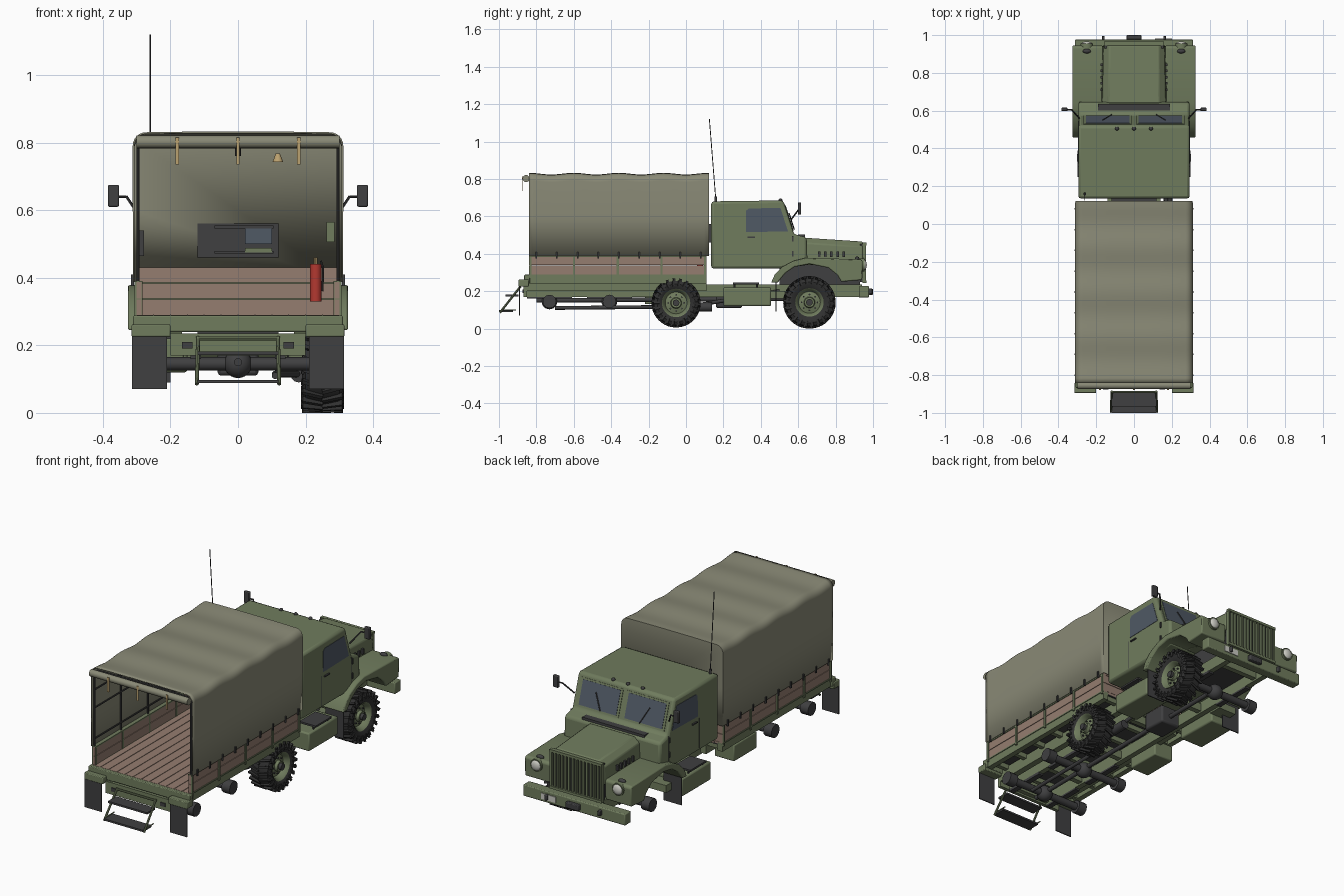
import bpy, bmesh, math
from mathutils import Vector, Matrix

if "Cube" in bpy.data.objects:
    bpy.data.objects.remove(bpy.data.objects["Cube"])

def mat(name, c):
    m = bpy.data.materials.new(name)
    m.diffuse_color = (*c, 1)
    m.use_nodes = True
    m.node_tree.nodes["Principled BSDF"].inputs["Base Color"].default_value = m.diffuse_color
    return m
GREEN = mat("olive_paint", (.16, .20, .11))
CANVAS = mat("canvas", (.25, .25, .18))
WOOD = mat("wood", (.30, .205, .16))
DARK = mat("dark_metal", (.05, .05, .052))
RUBBER = mat("rubber", (.03, .03, .03))
GLASS = mat("glass", (.08, .10, .13))
RED = mat("red_paint", (.45, .04, .03))
LAMP = mat("lamp_glass", (.6, .6, .55))
BRASS = mat("brass", (.5, .36, .16))

def finish(name, bm, m):
    bmesh.ops.recalc_face_normals(bm, faces=bm.faces)
    me = bpy.data.meshes.new(name)
    bm.to_mesh(me)
    bm.free()
    me.materials.append(m)
    ob = bpy.data.objects.new(name, me)
    bpy.context.collection.objects.link(ob)
    return ob

def bevel(ob, w, n=2):
    b = ob.modifiers.new("bevel", 'BEVEL')
    b.width, b.segments, b.limit_method = w, n, 'ANGLE'
    return ob

def add_box(bm, x, y, z):
    c = [(v[0] + v[1]) / 2 for v in (x, y, z)]
    d = [abs(v[1] - v[0]) for v in (x, y, z)]
    bmesh.ops.create_cube(bm, size=1, matrix=Matrix.Translation(c) @ Matrix.Diagonal((*d, 1)))

def box(name, x, y, z, m, bev=0):
    bm = bmesh.new()
    add_box(bm, x, y, z)
    ob = finish(name, bm, m)
    return bevel(ob, bev) if bev else ob

def prism(name, pts, x0, x1, m, bev=0):
    """Side outline in (y, z) extruded along x."""
    bm = bmesh.new()
    a = [bm.verts.new((x0, *p)) for p in pts]
    b = [bm.verts.new((x1, *p)) for p in pts]
    bm.faces.new(a)
    bm.faces.new(b)
    for i in range(len(pts)):
        j = (i + 1) % len(pts)
        bm.faces.new((a[i], a[j], b[j], b[i]))
    ob = finish(name, bm, m)
    return bevel(ob, bev) if bev else ob

def rod(name, pts, r, m, seg=12, r2=None):
    """Chain of cylinders through points."""
    bm = bmesh.new()
    for p, q in zip(pts, pts[1:]):
        p, q = Vector(p), Vector(q)
        d = q - p
        M = Matrix.Translation((p + q) / 2) @ d.to_track_quat('Z', 'Y').to_matrix().to_4x4()
        bmesh.ops.create_cone(bm, cap_ends=True, segments=seg, radius1=r,
                              radius2=r if r2 is None else r2, depth=d.length, matrix=M)
    return finish(name, bm, m)

def ball(name, c, r, m, scale=(1, 1, 1)):
    bm = bmesh.new()
    bmesh.ops.create_uvsphere(bm, u_segments=20, v_segments=12, radius=r,
                              matrix=Matrix.Translation(c) @ Matrix.Diagonal((*scale, 1)))
    return finish(name, bm, m)

def lathe(name, prof, c, m, n=40):
    """Profile of (x, radius) spun round the x axis."""
    bm = bmesh.new()
    rings = [[bm.verts.new((c[0] + x, c[1] + r * math.cos(t), c[2] + r * math.sin(t)))
              for t in (2 * math.pi * k / n for k in range(n))] for x, r in prof]
    for a, b in zip(rings, rings[1:]):
        for k in range(n):
            bm.faces.new((a[k], a[(k + 1) % n], b[(k + 1) % n], b[k]))
    return finish(name, bm, m)

# wheels (only the right side carries them)
def wheel(name, c, R):
    lathe(name + "_tyre", [(-.045, .07), (-.056, .085), (-.06, R - .03), (-.05, R - .013), (0, R - .009),
                           (.05, R - .013), (.06, R - .03), (.056, .085), (.045, .07), (-.045, .07)], c, RUBBER)
    lathe(name + "_rim", [(-.045, .074), (-.02, .06), (-.02, .001), (.02, .001), (.046, .012), (.046, .026),
                          (.03, .03), (.022, .058), (.045, .068), (.052, .076), (-.045, .074)], c, GREEN)
    rod(name + "_hub", [(c[0] + .02, c[1], c[2]), (c[0] + .062, c[1], c[2])], .018, DARK)
    bm = bmesh.new()
    for k in range(44):
        s = 1 if k % 2 else -1
        rot = Matrix.Translation(c) @ Matrix.Rotation(2 * math.pi * k / 44, 4, 'X')
        for off, sz in (((s * .03, 0, R - .0085), (.062, .011, .017)), ((s * .058, 0, R - .026), (.008, .011, .03))):
            bmesh.ops.create_cube(bm, size=1, matrix=rot @ Matrix.Translation(off)
                                  @ Matrix.Rotation(s * .3, 4, 'Z') @ Matrix.Diagonal((*sz, 1)))
    finish(name + "_tread", bm, RUBBER)
    for k in range(8):
        t = k * math.pi / 4
        p = (c[0] + .02, c[1] + .042 * math.cos(t), c[2] + .042 * math.sin(t))
        rod(name + "_nut", [p, (p[0] + .014, p[1], p[2])], .005, DARK, 6)
wheel("front_wheel", (.25, .66, .14), .14)
wheel("rear_wheel", (.25, -.053, .137), .131)

# chassis
for s in (-1, 1):
    box("chassis_rail", (s * .11, s * .14), (-.86, .94), (.17, .235), GREEN)
    box("bed_side_rail", (s * .27, s * .30), (-.84, .11), (.24, .285), GREEN)
    box("inner_bed_rail", (s * .165, s * .20), (-.86, .11), (.20, .265), GREEN)
for y in (-.84, -.57, -.25, .1, .4, .85):
    box("cross_member", (-.13, .13), (y - .015, y + .015), (.18, .225), GREEN)
for k in range(7):
    y = -.80 + k * .148
    box("bed_sill", (-.29, .29), (y - .012, y + .012), (.245, .275), GREEN)
for y in (.66, -.41, -.73):
    rod("axle", [(-.25, y, .145), (.25, y, .145)], .02, DARK)
    ball("differential", (0, y, .145), .042, DARK)
    for s in (-1, 1):
        rod("axle_end", [(s * .21, y, .145), (s * .26, y, .145)], .036, DARK)
        box("leaf_spring", (s * .11, s * .14), (y - .12, y + .12), (.16, .175), DARK)
rod("drive_shaft", [(0, -.8, .15), (0, .6, .16)], .012, DARK)
box("transfer_case", (-.06, .06), (.16, .30), (.11, .21), DARK, .01)
box("engine", (-.12, .12), (.5, .93), (.23, .38), DARK)
rod("muffler", [(.18, -.02, .115), (.18, .14, .115)], .025, DARK)
rod("exhaust_pipe", [(.11, -.7, .11), (.11, -.2, .115), (.18, 0, .115), (.14, .5, .2)], .01, DARK)

# side tanks, steps and mud flaps
for s in (-1, 1):
    box("side_tank", (s * .15, s * .295), (.20, .455), (.12, .22), GREEN, .008)
    box("tank_bracket", (s * .14, s * .25), (.455, .53), (.16, .2), GREEN)
    box("cab_step", (s * .2, s * .30), (.25, .39), (.235, .245), DARK)
    for y in (.26, .38):
        rod("step_leg", [(s * .28, y, .21), (s * .28, y, .24)], .005, DARK, 8)
    box("front_mud_flap", (s * .2, s * .31), (.478, .484), (.09, .26), DARK)
    box("rear_mud_flap", (s * .21, s * .313), (-.893, -.887), (.07, .23), DARK)
    box("flap_mount", (s * .2, s * .315), (-.895, -.84), (.225, .262), GREEN, .004)
    box("rear_lamp", (s * .135, s * .165), (-.875, -.86), (.19, .21), DARK)
box("rear_beam", (-.31, .31), (-.865, -.835), (.24, .288), GREEN, .004)
box("rear_cross_beam", (-.2, .2), (-.87, -.85), (.17, .235), GREEN)
box("hanging_box", (-.28, -.16), (-.22, -.02), (.13, .22), GREEN, .006)

# folding rear ladder
for s in (-1, 1):
    rod("ladder_rail", [(s * .118, -.885, .225), (s * .122, -.995, .085)], .006, GREEN, 8)
    rod("ladder_brace", [(s * .12, -.99, .1), (s * .12, -.91, .1)], .003, GREEN, 8)
box("lower_tread", (-.12, .12), (-1, -.925), (.088, .098), DARK)
box("upper_tread", (-.12, .12), (-.965, -.895), (.172, .182), DARK)
rod("ladder_bar", [(-.12, -.89, .22), (.12, -.89, .22)], .006, GREEN, 8)

# cargo bed
for k in range(12):
    x = -.3 + k * .05
    box("floor_plank", (x + .0015, x + .0485), (-.845, .11), (.276, .289), WOOD)
box("floor_underlay", (-.298, .298), (-.84, .11), (.272, .279), DARK)
for k in range(3):
    box("front_board", (-.3, .3), (.095, .11), (.29 + k * .048, .335 + k * .048), WOOD)
for s in (-1, 1):
    for z in (.288, .339):
        box("side_board", (s * .285, s * .3), (-.84, .11), (z, z + .048), WOOD)
    for z in (.282, .383):
        box("side_board_trim", (s * .283, s * .304), (-.84, .11), (z, z + .007), GREEN)
    for k in range(5):
        y = -.832 + k * .2335
        box("side_post", (s * .283, s * .307), (y - .006, y + .006), (.27, .39), GREEN)
        rod("canopy_bow", [(s * .296, y, .3), (s * .296, y, .79), (s * .275, y, .812), (0, y, .816)], .005, DARK, 8)
    for k in range(9):
        y = -.8 + k * .11
        box("canopy_tie", (s * .308, s * .316), (y - .004, y + .004), (.375, .41), DARK)
    for z in (.43, .6, .7):
        rod("canopy_rail", [(s * .295, -.83, z), (s * .295, .1, z)], .004, DARK, 8)

# canvas canopy, sagging between bows
prof = [(-.308, .388), (-.309, .6)]
for c, a0 in ((-.272, 180), (.272, 90)):
    prof += [(c + .037 * math.cos(math.radians(a0 - k * 15)), .791 + .037 * math.sin(math.radians(a0 - k * 15)))
             for k in range(7)]
    if c < 0:
        prof += [(x, .83) for x in (-.13, 0, .13)]
prof += [(.309, .6), (.308, .388)]
bm = bmesh.new()
rows = []
for i in range(41):
    y = -.84 + .96 * i / 40
    sag = .009 * math.sin(math.pi * 4 * i / 40) ** 2
    rows.append([bm.verts.new((x, y, z - (sag if z > .79 else 0))) for x, z in prof])
for a, b in zip(rows, rows[1:]):
    for k in range(len(prof) - 1):
        bm.faces.new((a[k], a[k + 1], b[k + 1], b[k]))
bm.faces.new(rows[-1])
canopy = finish("canvas_canopy", bm, CANVAS)
sol = canopy.modifiers.new("cloth", 'SOLIDIFY')
sol.thickness, sol.offset = .005, 0
rod("rolled_curtain", [(-.3, -.855, .802), (.3, -.855, .802)], .019, CANVAS, 16)
for x in (-.18, 0, .18):
    box("curtain_strap", (x - .005, x + .005), (-.878, -.874), (.735, .815), BRASS)

# items on the canopy's inner walls
box("rear_window", (.02, .1), (.108, .126), (.5, .55), GLASS)
for z in (.475, .55):
    box("window_slide", (-.07, .105), (.104, .112), (z - .004, z + .004), DARK)
box("window_shelf", (.02, .1), (.1, .115), (.475, .488), GREEN)
box("left_wall_box", (-.292, -.278), (-.3, -.1), (.465, .54), DARK)
box("right_wall_box", (.262, .285), (-.3, -.2), (.505, .565), GREEN)
rod("extinguisher", [(.23, .075, .33), (.23, .075, .44)], .017, RED, 20)
rod("extinguisher_valve", [(.23, .075, .44), (.23, .075, .46)], .006, BRASS, 8)
rod("extinguisher_hose", [(.245, .07, .45), (.252, .07, .43), (.25, .07, .36)], .003, DARK, 8)
rod("bell", [(.118, 0, .742), (.118, 0, .768)], .016, BRASS, 16, .006)
rod("hanging_lamp", [(0, -.36, .76), (0, -.36, .815)], .01, DARK, 10)
box("cab_gap_duct", (-.12, .12), (.115, .14), (.46, .56), DARK)

# cab
prism("cab", [(.135, .32), (.135, .68), (.52, .685), (.577, .505), (.645, .487), (.65, .34), (.5, .32)],
      -.295, .295, GREEN, .014)
A, B = Vector((.52, .685)), Vector((.577, .505))
N = Vector((.953, .302))
def pane(t0, t1, d0, d1):
    return [A.lerp(B, t) + N * d for t, d in ((t0, d0), (t1, d0), (t1, d1), (t0, d1))]
for s in (-1, 1):
    prism("windscreen_frame", pane(.12, .92, -.01, .003), s * .012, s * .268, GREEN)
    prism("windscreen", pane(.17, .87, -.01, .005), s * .025, s * .255, GLASS)
    p, q = A.lerp(B, .88) + N * .009, A.lerp(B, .4) + N * .009
    rod("wiper", [(s * .12, *p), (s * .165, *q)], .003, DARK, 6)
    prism("door_window", [(.32, .515), (.322, .63), (.335, .642), (.505, .645), (.545, .52)],
          s * .285, s * .297, GLASS)
    box("door_handle", (s * .295, s * .303), (.33, .37), (.485, .492), DARK)
    for z in (.4, .48):
        box("door_hinge", (s * .293, s * .302), (.568, .576), (z - .015, z + .015), DARK)
    for y in (.305, .572):
        box("door_seam", (s * .28, s * .2958), (y - .001, y + .001), (.335, .5), DARK)
    # mirrors
    rod("mirror_arm", [(s * .29, .56, .58), (s * .33, .605, .64), (s * .38, .605, .64)], .004, DARK, 8)
    box("mirror", (s * .352, s * .385), (.598, .616), (.61, .675), DARK, .004)
for x in (-.09, 0, .09):
    ball("roof_marker", (x, .505, .686), .01, DARK)
rod("antenna", [(-.26, .16, .68), (-.26, .125, 1.12)], .0022, DARK, 6)
rod("antenna_base", [(-.26, .16, .675), (-.26, .158, .705)], .007, DARK)
box("cowl_vent", (-.19, .19), (.6, .635), (.485, .502), DARK)

# hood: cross-section lofted front to back
bm = bmesh.new()
ends = [[bm.verts.new((x * w, y, z + (dz if z > .4 else 0))) for x, z in
         ((-.175, .34), (-.168, .445), (-.135, .473), (.135, .473), (.168, .445), (.175, .34))]
        for y, w, dz in ((.64, 1, .012), (.945, .96, -.008))]
for e in ends:
    bm.faces.new(e)
for k in range(6):
    bm.faces.new((ends[0][k], ends[0][(k + 1) % 6], ends[1][(k + 1) % 6], ends[1][k]))
bevel(finish("hood", bm, GREEN), .006)

# fenders, louvres, headlights
fender = [(.455, .245), (.475, .29), (.515, .33), (.575, .362), (.64, .378), (.935, .37), (.945, .36), (.942, .26),
          (.83, .25), (.81, .285), (.76, .325), (.66, .345), (.58, .33), (.53, .295), (.49, .245)]
for s in (-1, 1):
    prism("front_fender", fender, s * .165, s * .326, GREEN, .006)
    for k in range(5):
        y = .705 + k * .033
        box("hood_louvre", (s * .165, s * .178), (y, y + .013), (.383, .412), DARK)
    rod("headlight_housing", [(s * .25, .93, .34), (s * .25, .955, .34)], .034, GREEN, 24)
    ball("headlight", (s * .25, .952, .34), .029, LAMP, (1, .5, 1))
    ball("turn_signal", (s * .25, .915, .373), .012, DARK, (1.8, 1, 1))
    box("tow_hook", (s * .155, s * .17), (.97, .996), (.185, .215), DARK, .004)

# grille and bumper
box("grille_back", (-.155, .155), (.93, .951), (.25, .452), DARK)
for z in (.25, .452):
    box("grille_frame", (-.16, .16), (.945, .966), (z - .007, z + .007), GREEN)
for k in range(15):
    x = -.154 + k * .022
    box("grille_slat", (x - .005, x + .005), (.945, .963), (.25, .452), GREEN)
box("bumper", (-.312, .312), (.925, .978), (.165, .228), GREEN, .005)
box("number_plate", (.11, .2), (.976, .982), (.18, .212), LAMP)
box("winch_guide", (-.04, .04), (.976, 1), (.18, .212), DARK, .004)

# smooth shading with sharp edges kept
bpy.ops.object.select_all(action='SELECT')
bpy.context.view_layer.objects.active = canopy
bpy.ops.object.shade_smooth_by_angle(angle=math.radians(32))
